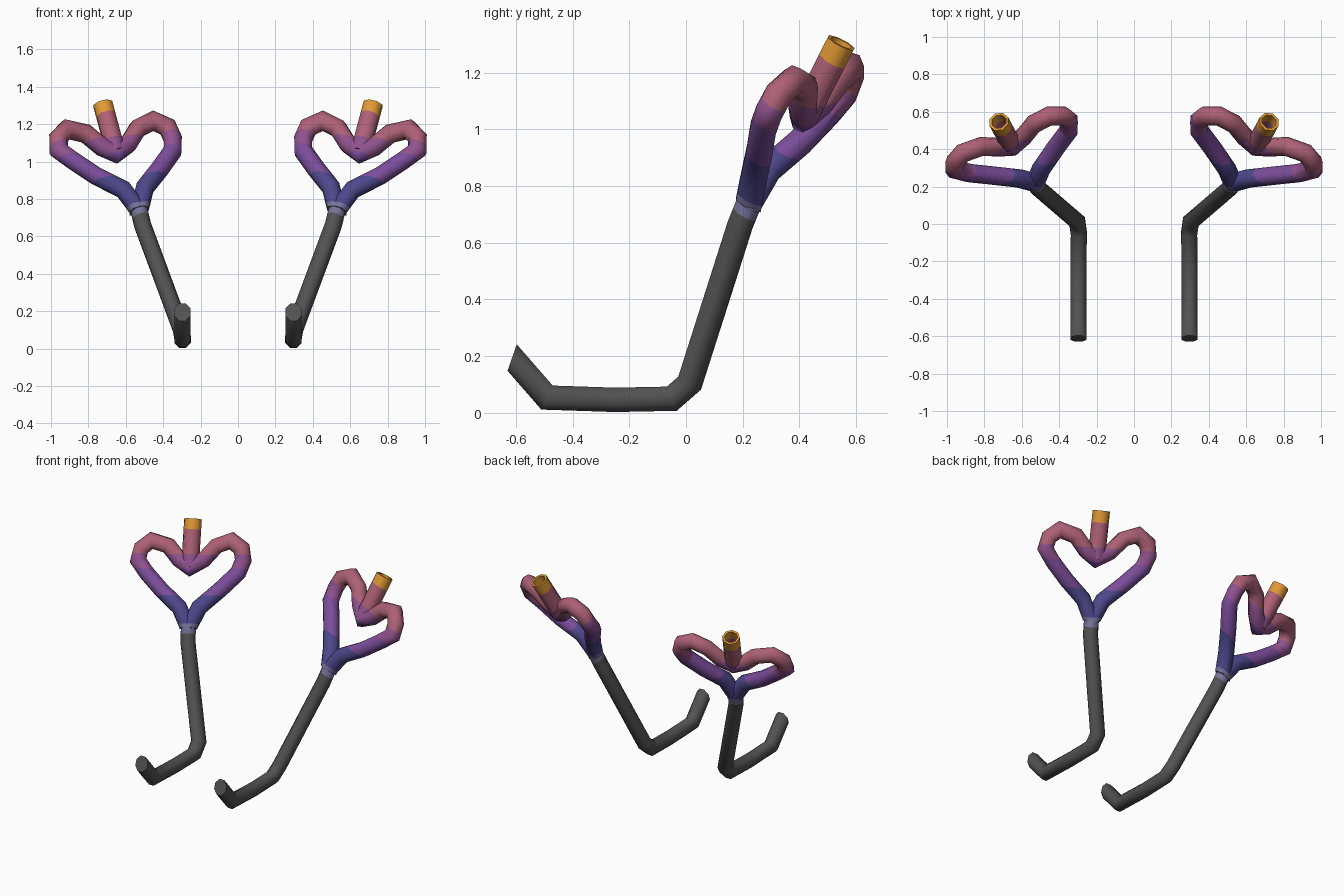
import bpy, bmesh, math
from mathutils import Vector as V

if "Cube" in bpy.data.objects:
    bpy.data.objects.remove(bpy.data.objects["Cube"])

UP = V((0.286, 0.486, 0.826)).normalized()        # axis of the heart
SIDE = V((0.91, -0.39, -0.09)).normalized()       # across the heart
JOIN = V((0.528, 0.22, 0.735))                    # where stem meets heart
NOTCH = V((0.652, 0.415, 1.045))
TIP = V((0.722, 0.547, 1.305))

COLOURS = [("dark_grey", (0.085, 0.085, 0.085)), ("grey_lilac", (0.18, 0.175, 0.32)),
           ("indigo", (0.075, 0.065, 0.26)), ("violet", (0.20, 0.075, 0.33)),
           ("plum", (0.28, 0.085, 0.27)), ("rose", (0.42, 0.12, 0.18)),
           ("amber", (0.75, 0.32, 0.035))]
LEVELS = [-0.035, 0.025, 0.20, 0.37, 0.46, 0.615]  # colour bands along UP
mats = []
for name, rgb in COLOURS:
    m = bpy.data.materials.new(name)
    m.diffuse_color = (*rgb, 1)
    m.use_nodes = True
    m.node_tree.nodes["Principled BSDF"].inputs["Base Color"].default_value = m.diffuse_color
    mats.append(m)


def tube(bm, pts, r, start=None, end=None, sides=8):
    """Mitred tube along pts; start/end override the cut direction at the ends."""
    pts = [V(p) for p in pts]
    d = [(b - a).normalized() for a, b in zip(pts, pts[1:])]
    ref = V((1, 0, 0)) if abs(d[0].x) < 0.8 else V((0, 0, 1))
    a = d[0].cross(ref).normalized()
    b = d[0].cross(a)
    ring = [pts[0] + r * (math.cos(k) * a + math.sin(k) * b)
            for k in [(i + 0.5) * math.tau / sides for i in range(sides)]]
    rings = []
    for i, c in enumerate(pts):
        along = d[max(i - 1, 0)]
        if i == 0:
            n = start or d[0]
        elif i == len(pts) - 1:
            n = end or d[-1]
        else:
            n = (d[i - 1] + d[i]).normalized()
        ring = [p - along * ((p - c).dot(n) / along.dot(n)) for p in ring]
        rings.append([bm.verts.new(p) for p in ring])
    for p, q in zip(rings, rings[1:]):
        for i in range(sides):
            j = (i + 1) % sides
            bm.faces.new((p[i], p[j], q[j], q[i]))
    bm.faces.new(rings[0][::-1])
    return bm.faces.new(rings[-1])


def finish(bm, name):
    """Cut colour bands, paint them, and make the right and mirrored left object."""
    bmesh.ops.recalc_face_normals(bm, faces=bm.faces)
    for t in LEVELS:
        bmesh.ops.bisect_plane(bm, geom=bm.verts[:] + bm.edges[:] + bm.faces[:],
                               plane_co=JOIN + UP * t, plane_no=UP)
    for f in bm.faces:
        t = (f.calc_center_median() - JOIN).dot(UP)
        f.material_index = sum(t > lv for lv in LEVELS)
        f.smooth = True
    for prefix, sx in (("right_", 1), ("left_", -1)):
        if sx < 0:
            for v in bm.verts:
                v.co.x *= -1
            bmesh.ops.reverse_faces(bm, faces=bm.faces)
        me = bpy.data.meshes.new(prefix + name)
        bm.to_mesh(me)
        me.set_sharp_from_angle(angle=math.radians(58))
        for m in mats:
            me.materials.append(m)
        bpy.context.collection.objects.link(bpy.data.objects.new(prefix + name, me))
    bm.free()


# Stem: upturned toe, flat foot, leaning shaft
bm = bmesh.new()
tube(bm, [(0.297, -0.613, 0.195), (0.297, -0.49, 0.054), (0.297, -0.25, 0.046),
          (0.295, -0.05, 0.05), (0.304, 0.013, 0.105), (0.51, 0.19, 0.66), JOIN],
     0.0465, start=V((0, 0.95, -0.33)), end=UP)
finish(bm, "stem")

# Heart loop: half outline as (distance from axis, point on axis), mirrored across the axis
half = [(0.063, (0.555, 0.268, 0.855)), (0.185, (0.59, 0.332, 0.94)),
        (0.29, (0.615, 0.386, 1.03)), (0.333, (0.653, 0.423, 1.09)),
        (0.318, (0.668, 0.453, 1.155)), (0.252, (0.685, 0.478, 1.195)),
        (0.152, (0.675, 0.475, 1.163)), (0.076, (0.658, 0.44, 1.085))]
lobe = lambda sgn: [V(m) + SIDE * s * sgn for s, m in half]
bm = bmesh.new()
tube(bm, [JOIN, *lobe(-1), NOTCH, *lobe(1)[::-1], JOIN], 0.0505, start=UP, end=-UP)
finish(bm, "heart_loop")

# Nozzle: hollow pipe rising from the notch, with a flat rim
bm = bmesh.new()
outer = tube(bm, [NOTCH, TIP], 0.055)
inner = tube(bm, [NOTCH.lerp(TIP, 0.4), TIP], 0.041)
a, b = outer.verts[:], inner.verts[:]
bmesh.ops.delete(bm, geom=[outer, inner], context='FACES_ONLY')
for i in range(len(a)):
    j = (i + 1) % len(a)
    bm.faces.new((a[i], a[j], b[j], b[i]))
finish(bm, "nozzle")
